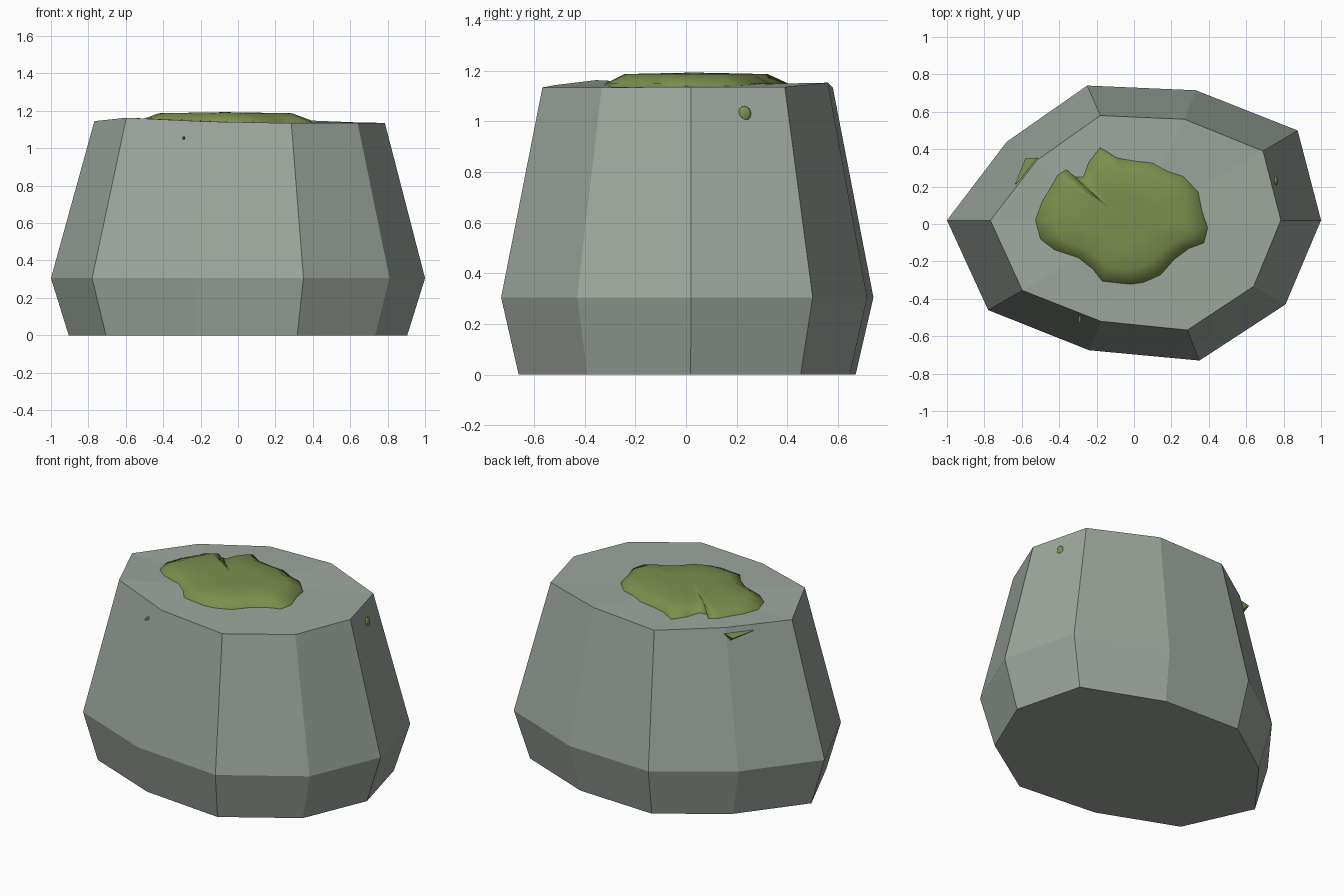
import bpy, bmesh
from mathutils import Vector

if "Cube" in bpy.data.objects:
    bpy.data.objects.remove(bpy.data.objects["Cube"])


def material(name, rgb):
    m = bpy.data.materials.new(name)
    m.diffuse_color = (*rgb, 1)
    m.use_nodes = True
    m.node_tree.nodes["Principled BSDF"].inputs["Base Color"].default_value = m.diffuse_color
    return m


STONE = material("grey stone", (0.34, 0.385, 0.34))
MOSS = material("green moss", (0.205, 0.275, 0.075))


def finish(name, bm, mat, smooth=False):
    bmesh.ops.recalc_face_normals(bm, faces=bm.faces[:])
    me = bpy.data.meshes.new(name)
    bm.to_mesh(me)
    bm.free()
    me.materials.append(mat)
    for p in me.polygons:
        p.use_smooth = smooth
    ob = bpy.data.objects.new(name, me)
    bpy.context.collection.objects.link(ob)
    return ob


def loft(bm, rings):
    """Bridge equal-length rings of points with quads; return the vertex rings."""
    vr = [[bm.verts.new(p) for p in r] for r in rings]
    n = len(vr[0])
    for a, b in zip(vr, vr[1:]):
        for i in range(n):
            j = (i + 1) % n
            bm.faces.new((a[i], a[j], b[j], b[i]))
    return vr


def fan(bm, ring, centre):
    c = bm.verts.new(centre)
    for i in range(len(ring)):
        bm.faces.new((ring[i], ring[(i + 1) % len(ring)], c))


# Boulder: ten-sided, widest low down, narrowing to an uneven top
belly = [(-1, .02), (-.78, -.46), (-.24, -.675), (.35, -.73), (.81, -.43),
         (1, .02), (.875, .50), (.33, .715), (-.25, .74), (-.68, .44)]
crown = [(-.768, .02, 1.145), (-.597, -.355, 1.163), (-.178, -.52, 1.143),
         (.285, -.567, 1.134), (.64, -.333, 1.134), (.785, .02, 1.136),
         (.69, .39, 1.136), (.27, .56, 1.153), (-.18, .58, 1.133), (-.52, .34, 1.15)]
bm = bmesh.new()
rings = loft(bm, [[(x * .905, y * .905, 0) for x, y in belly],
                  [(x, y, .305) for x, y in belly], crown])
bm.faces.new(rings[0])
fan(bm, rings[-1], (0, 0, 1.142))
finish("boulder", bm, STONE)

# Moss cap: irregular low mound with its rim sunk into the top
outline = [(-.525, .02), (-.49, .12), (-.43, .22), (-.41, .26), (-.36, .29), (-.34, .25),
           (-.27, .25), (-.24, .33), (-.18, .405), (-.09, .35), (0, .335), (.1, .325),
           (.18, .28), (.26, .255), (.34, .17), (.36, .07), (.39, -.02), (.37, -.1),
           (.29, -.13), (.21, -.19), (.14, -.27), (.05, -.31), (-.02, -.32),
           (-.17, -.305), (-.22, -.24), (-.3, -.185), (-.43, -.14), (-.5, -.08)]
cx, cy = -.07, .03
bm = bmesh.new()
rings = loft(bm, [[(cx + (x - cx) * s, cy + (y - cy) * s, z) for x, y in outline]
                  for s, z in ((1.03, 1.11), (1, 1.149), (.78, 1.187), (.4, 1.19))])
fan(bm, rings[-1], (cx, cy, 1.193))
bm.faces.new(rings[0])
finish("moss_cap", bm, MOSS, True)

# Moss shard poking out below the back left rim
bm = bmesh.new()
top = [(-.635, .215, 1.115), (-.58, .352, 1.10), (-.515, .352, 1.115), (-.50, .28, 1.115)]
rings = loft(bm, [top, [(x * .93, y * .93, z - .035) for x, y, z in top]])
bm.faces.new(rings[0])
bm.faces.new(rings[1])
finish("moss_shard", bm, MOSS)

# Small moss spots on the right and front sides
for name, pos, size in (("right_moss_spot", (.756, .23, 1.03), (.012, .027, .03)),
                        ("front_moss_spot", (-.29, -.503, 1.055), (.008, .03, .008))):
    bm = bmesh.new()
    bmesh.ops.create_uvsphere(bm, u_segments=12, v_segments=8, radius=1)
    for v in bm.verts:
        v.co = Vector(pos) + Vector([a * b for a, b in zip(v.co, size)])
    finish(name, bm, MOSS, True)
